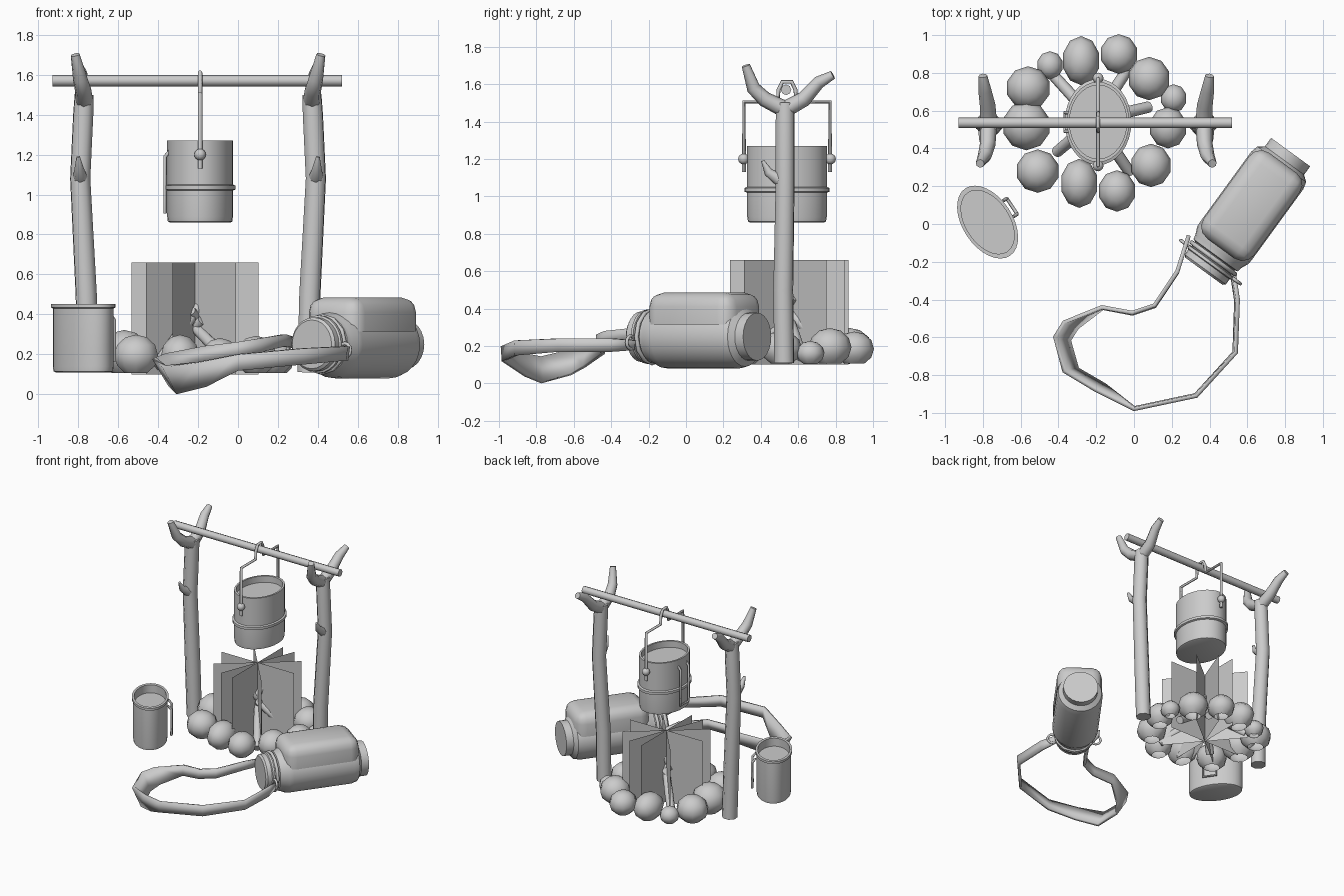
import bpy, bmesh
from math import sin, cos, pi, radians, atan2
from mathutils import Vector, Matrix

cube = bpy.data.objects.get("Cube")
if cube:
    bpy.data.objects.remove(cube)

grey = bpy.data.materials.new("plain_grey")
grey.use_nodes = True
tone = (0.6, 0.6, 0.6, 1)
grey.diffuse_color = tone
grey.node_tree.nodes["Principled BSDF"].inputs["Base Color"].default_value = tone


def add_mesh(name, mesh, angle=35):
    mesh.materials.clear()
    mesh.materials.append(grey)
    mesh.shade_smooth()
    mesh.set_sharp_from_angle(angle=radians(angle))
    obj = bpy.data.objects.new(name, mesh)
    bpy.context.collection.objects.link(obj)
    return obj


def finish(name, bm, angle=35, matrix=None):
    if matrix:
        bm.transform(matrix)
    mesh = bpy.data.meshes.new(name)
    bm.to_mesh(mesh)
    bm.free()
    return add_mesh(name, mesh, angle)


def lathe(name, profile, matrix, sides=24, angle=35):
    """Spin (radius, height) pairs round z; both ends are capped."""
    bm = bmesh.new()
    rings = [[bm.verts.new((r * cos(2 * pi * i / sides), r * sin(2 * pi * i / sides), h))
              for i in range(sides)] for r, h in profile]
    for low, high in zip(rings, rings[1:]):
        for i in range(sides):
            j = (i + 1) % sides
            bm.faces.new((low[i], low[j], high[j], high[i]))
    bm.faces.new(rings[0][::-1])
    bm.faces.new(rings[-1])
    return finish(name, bm, angle, matrix)


def tube(name, points, radius, sizes=None, cyclic=False, angle=50):
    """Round tube along a polyline, with an optional size per point."""
    curve = bpy.data.curves.new(name, "CURVE")
    curve.dimensions = "3D"
    curve.bevel_depth = radius
    curve.bevel_resolution = 2
    curve.use_fill_caps = True
    spline = curve.splines.new("POLY")
    spline.points.add(len(points) - 1)
    spline.use_cyclic_u = cyclic
    for i, p in enumerate(points):
        spline.points[i].co = (*p, 1)
        spline.points[i].radius = sizes[i] if sizes else 1
    temp = bpy.data.objects.new(name, curve)
    bpy.context.collection.objects.link(temp)
    graph = bpy.context.evaluated_depsgraph_get()
    mesh = bpy.data.meshes.new_from_object(temp.evaluated_get(graph))
    bpy.data.objects.remove(temp)
    bpy.data.curves.remove(curve)
    return add_mesh(name, mesh, angle)


def oval(x, y, z, half_x, half_y, turn=0):
    return (Matrix.Translation((x, y, z)) @ Matrix.Rotation(turn, 4, "Z")
            @ Matrix.Diagonal((half_x, half_y, 1, 1)))


# Forked posts, mirrored about the pot
middle = -0.2
for side, label in ((-1, "right"), (1, "left")):
    def place(path):
        return [(middle + side * x, y, z) for x, y, z in path]
    tube(label + "_post", place([(0.55, 0.525, 0.11), (0.56, 0.52, 0.5), (0.59, 0.53, 1.08),
                                 (0.575, 0.53, 1.4), (0.57, 0.53, 1.5)]),
         0.056, [1, 1, 0.95, 0.95, 0.9])
    tube(label + "_front_fork", place([(0.57, 0.54, 1.46), (0.575, 0.42, 1.52),
                                       (0.59, 0.36, 1.58), (0.615, 0.32, 1.7)]),
         0.046, [1, 0.9, 0.8, 0.5])
    tube(label + "_back_fork", place([(0.57, 0.52, 1.46), (0.575, 0.63, 1.52),
                                      (0.59, 0.71, 1.61), (0.6, 0.785, 1.65)]),
         0.046, [1, 0.9, 0.75, 0.5])
    tube(label + "_twig", place([(0.59, 0.5, 1.09), (0.595, 0.44, 1.13), (0.6, 0.41, 1.19)]),
         0.03, [1.2, 0.8, 0.3])

# Cross bar
tube("cross_bar", [(-0.93, 0.535, 1.57), (0.52, 0.535, 1.57)], 0.028)

# Hanging pot with band and filled inside
px, py = -0.19, 0.54
lathe("pot", [(0.9, 0.86), (0.96, 0.865), (0.98, 0.89), (0.98, 1.02), (1.05, 1.025),
              (1.05, 1.045), (0.98, 1.05), (0.98, 1.27), (0.9, 1.27), (0.9, 1.22)],
      oval(px, py, 0, 0.168, 0.217), 32)

# Pot bail and its pivots
half = [(-0.23, 1.13), (-0.23, 1.505), (-0.05, 1.505), (-0.045, 1.57), (-0.025, 1.612)]
bail = half + [(-y, z) for y, z in reversed(half)]
tube("pot_bail", [(px, py + y, z) for y, z in bail], 0.011)
for y in (-0.232, 0.232):
    bm = bmesh.new()
    bmesh.ops.create_uvsphere(bm, u_segments=12, v_segments=8, radius=0.029)
    finish("bail_pivot", bm, 60, Matrix.Translation((px, py + y, 1.2)))


def folded_handle(name, x, y, low, high, turn):
    """U-shaped wire grip lying against a vessel wall."""
    base = Matrix.Translation((x, y, 0)) @ Matrix.Rotation(turn, 4, "Z")
    loop = [(0, -0.05, high), (0.025, -0.05, high - 0.03), (0.025, -0.05, low),
            (0.025, 0.05, low), (0.025, 0.05, high - 0.03), (0, 0.05, high)]
    tube(name, [base @ Vector(p) for p in loop], 0.009)


folded_handle("pot_handle", px - 0.15, py, 0.91, 1.22, pi)

# Drinking cup
turn = atan2(0.55, 0.83)
lathe("cup", [(0.88, 0.11), (0.95, 0.115), (0.97, 0.14), (0.97, 0.43), (1.03, 0.435),
              (1.03, 0.453), (0.9, 0.453), (0.9, 0.39)],
      oval(-0.775, 0.01, 0, 0.128, 0.208, turn), 32)
folded_handle("cup_handle", -0.667, 0.08, 0.17, 0.4, turn)

# Crossed upright flame cards
for degrees in (0, 39, 69, 90, 130):
    a = radians(degrees)
    bm = bmesh.new()
    corners = [(-1, 0.1), (1, 0.1), (1, 0.66), (-1, 0.66)]
    bm.faces.new([bm.verts.new((-0.215 + 0.317 * s * cos(a), 0.552 + 0.317 * s * sin(a), z))
                  for s, z in corners])
    finish("flame_card", bm)

# Ring of open-bottomed stones: x, y, half widths
stones = [(-0.28, 0.865, 0.1, 0.13), (-0.08, 0.9, 0.1, 0.105), (0.08, 0.77, 0.112, 0.115),
          (0.21, 0.665, 0.07, 0.075), (0.18, 0.51, 0.1, 0.11), (0.09, 0.31, 0.108, 0.115),
          (-0.09, 0.175, 0.1, 0.11), (-0.29, 0.215, 0.1, 0.13), (-0.51, 0.28, 0.115, 0.115),
          (-0.57, 0.52, 0.128, 0.13), (-0.56, 0.72, 0.118, 0.115), (-0.445, 0.84, 0.07, 0.075)]
for x, y, rx, ry in stones:
    rz = 0.45 * (rx + ry)
    bm = bmesh.new()
    bmesh.ops.create_uvsphere(bm, u_segments=10, v_segments=6, radius=1)
    bmesh.ops.delete(bm, geom=[v for v in bm.verts if v.co.z < -0.95], context="VERTS")
    finish("fire_stone", bm, 60, Matrix.Translation((x, y, 0.105 + 0.87 * rz))
           @ Matrix.Diagonal((rx, ry, rz, 1)))

# Leaning firewood
for x, y, top in ((-0.42, 0.78, 0.34), (-0.04, 0.81, 0.38), (0.08, 0.62, 0.35),
                  (-0.02, 0.27, 0.33), (-0.41, 0.38, 0.42)):
    foot = Vector((x, y, 0.14))
    crown = Vector((-0.21, 0.55, top))
    tube("firewood", [foot, foot.lerp(crown, 0.5), foot.lerp(crown, 1.15)], 0.03, [1, 1.05, 0.85])

# Lying bottle: local z runs from cap to base
axis = Vector((0.59, 0.81, 0)).normalized()
across = Vector((axis.y, -axis.x, 0))
up = Vector((0, 0, 1))
lie = Matrix((across, up, axis)).transposed().to_4x4()
lie = Matrix.Translation((0.37, -0.25, 0.25)) @ lie
lathe("bottle", [(0.122, 0), (0.135, 0.012), (0.135, 0.045), (0.145, 0.05), (0.145, 0.065),
                 (0.13, 0.07), (0.13, 0.1), (0.145, 0.105), (0.15, 0.13), (0.168, 0.17),
                 (0.17, 0.2), (0.17, 0.66), (0.16, 0.7), (0.128, 0.725), (0.128, 0.78)],
      lie, 24)

# Raised cover on top of the bottle
bm = bmesh.new()
bmesh.ops.create_cube(bm, size=1)
bm.transform(Matrix.Translation((0, 0.15, 0.43)) @ Matrix.Diagonal((0.33, 0.17, 0.56, 1)))
bmesh.ops.bevel(bm, geom=[e for e in bm.edges if max(v.co.y for v in e.verts) > 0.2],
                offset=0.075, segments=3, affect="EDGES", profile=0.5)
finish("bottle_cover", bm, 40, lie)

# Rings that hold the strap to the neck
ring = [Vector((cos(i * pi / 6), sin(i * pi / 6), 0)) for i in range(12)]
tube("neck_ring", [lie @ (p * 0.142 + up * 0.085) for p in ring], 0.012, cyclic=True)
for s, label in ((-1, "right"), (1, "left")):
    hub = lie @ Vector((0.16 * s, -0.03, 0.06))
    tube(label + "_strap_ring", [hub + across * p.x * 0.035 + up * p.y * 0.035 for p in ring],
         0.009, cyclic=True)

# Carrying strap: x, y, lower and upper edge heights
path = [(0.29, -0.06, 0.23, 0.28), (0.23, -0.25, 0.24, 0.3), (0.11, -0.43, 0.21, 0.28),
        (-0.01, -0.47, 0.19, 0.26), (-0.17, -0.44, 0.16, 0.24), (-0.37, -0.52, 0.09, 0.2),
        (-0.42, -0.6, 0.05, 0.18), (-0.37, -0.78, 0.005, 0.14), (-0.2, -0.88, 0.04, 0.16),
        (0, -0.98, 0.12, 0.2), (0.33, -0.91, 0.15, 0.23), (0.54, -0.68, 0.17, 0.24),
        (0.55, -0.4, 0.17, 0.24), (0.53, -0.27, 0.18, 0.23)]
bm = bmesh.new()
rows = []
for x, y, low, high in path:
    lean = 0.15 if x < -0.18 else 0.02
    inner = Vector((x, y, low)).lerp(Vector((0.1, -0.7, low)), lean)
    rows.append((bm.verts.new(inner), bm.verts.new((x, y, high))))
for a, b in zip(rows, rows[1:]):
    bm.faces.new((a[0], b[0], b[1], a[1]))
strap = finish("carrying_strap", bm, 30)
thick = strap.modifiers.new("thickness", "SOLIDIFY")
thick.thickness = 0.022
thick.offset = 0
